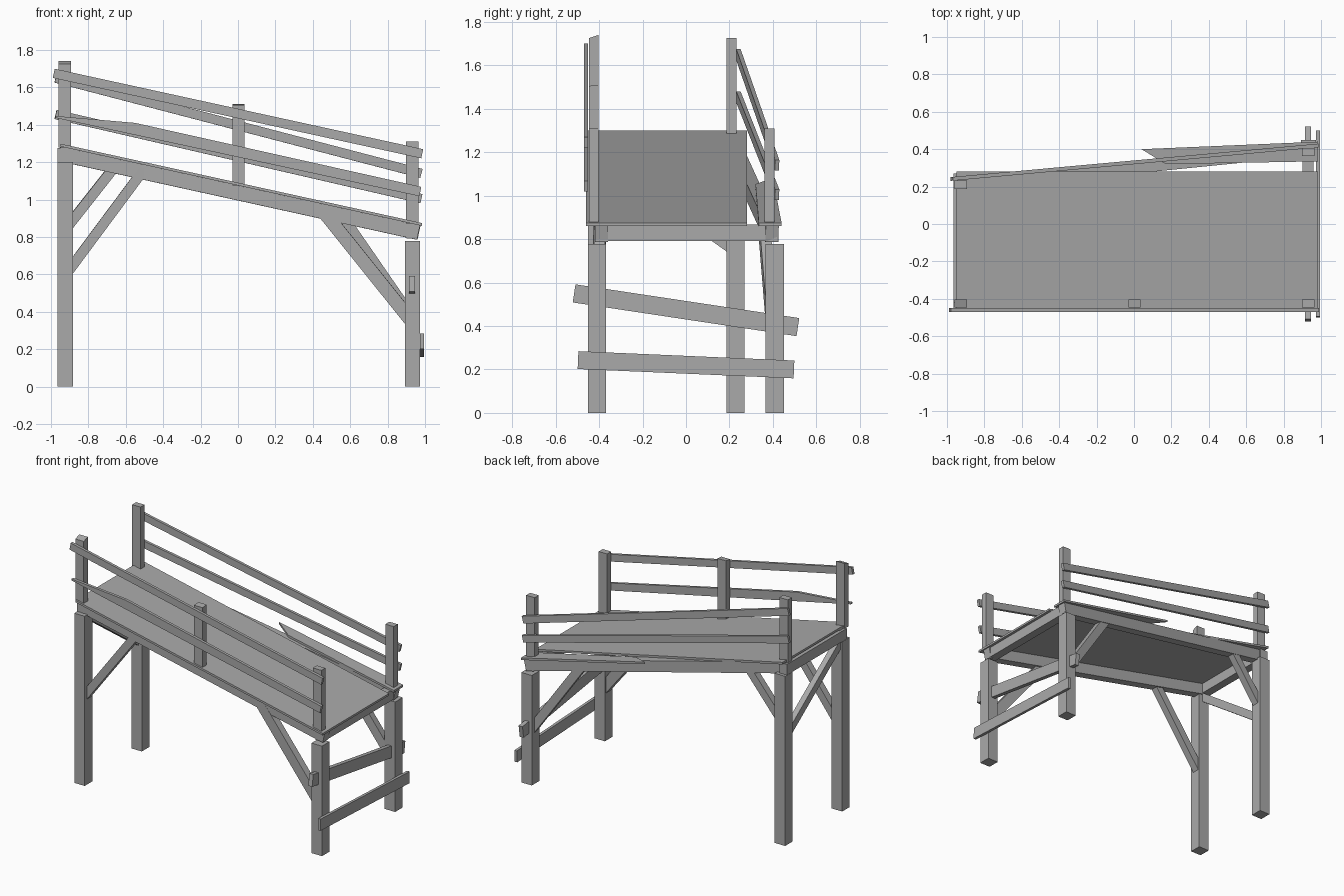
import bpy
import bmesh
from mathutils import Vector

cube = bpy.data.objects.get("Cube")
if cube:
    bpy.data.objects.remove(cube, do_unlink=True)

wood = bpy.data.materials.new("weathered_grey")
wood.use_nodes = True
GREY = (0.4, 0.4, 0.4, 1)
wood.diffuse_color = GREY
wood.node_tree.nodes["Principled BSDF"].inputs["Base Color"].default_value = GREY


def prism(name, outline, offset):
    """Extrude a closed 3D outline along an offset vector."""
    bm = bmesh.new()
    face = bm.faces.new([bm.verts.new(p) for p in outline])
    new = bmesh.ops.extrude_face_region(bm, geom=[face])["geom"]
    bmesh.ops.translate(bm, vec=Vector(offset),
                        verts=[v for v in new if isinstance(v, bmesh.types.BMVert)])
    bmesh.ops.recalc_face_normals(bm, faces=bm.faces)
    mesh = bpy.data.meshes.new(name)
    bm.to_mesh(mesh)
    bm.free()
    mesh.materials.append(wood)
    obj = bpy.data.objects.new(name, mesh)
    bpy.context.collection.objects.link(obj)
    return obj


def post(name, x, y, wx, wy, low, high, slant=0.0):
    """Upright post, with an optional sloping top."""
    a, b = y - wy / 2, y + wy / 2
    prism(name, [(x - wx / 2, a, low), (x - wx / 2, b, low),
                 (x - wx / 2, b, high), (x - wx / 2, a, high - slant)], (wx, 0, 0))


def bar(name, start, end, width, thick):
    """Straight timber between two points, standing on edge."""
    p, q = Vector(start), Vector(end)
    along = (q - p).normalized()
    side = along.cross(Vector((0, 0, 1))).normalized() * thick / 2
    up = side.cross(along).normalized() * width / 2
    prism(name, [p + side + up, p - side + up, p - side - up, p + side - up], q - p)


def deck_z(x):
    """Underside of the sloping deck."""
    return 1.284 - 0.2195 * (x + 0.95)


def beam_y(x):
    """Centre line of the skewed back beam."""
    return 0.30 + 0.1 * x


def plate(name, outline):
    """Thin board lying in the deck plane."""
    prism(name, [(x, y, deck_z(x)) for x, y in outline], (0, 0, 0.015))


# Legs
for name, x, y, top in (("front_high", -0.924, -0.41, 1.20), ("back_high", -0.924, 0.228, 1.20),
                        ("front_low", 0.933, -0.41, 0.778), ("back_low", 0.933, 0.408, 0.778)):
    post(name + "_leg", x, y, 0.082, 0.084, 0, top)

# Beams under the deck
HIGH, LOW = -0.955, 0.965
for name, y0, y1 in (("front_beam", -0.39, -0.39), ("back_beam", beam_y(HIGH), beam_y(LOW))):
    bar(name, (HIGH, y0, deck_z(HIGH) - 0.04), (LOW, y1, deck_z(LOW) - 0.04), 0.078, 0.06)
for name, x, y1 in (("high_end_beam", -0.935, 0.25), ("low_end_beam", 0.93, 0.42)):
    bar(name, (x, -0.42, deck_z(x) - 0.042), (x, y1, deck_z(x) - 0.042), 0.075, 0.06)

# Deck and the broken board beside it
plate("deck", [(-0.95, -0.46), (0.985, -0.46), (0.985, 0.28), (-0.95, 0.28)])
plate("broken_deck_board", [(0.04, 0.40), (0.985, 0.44), (0.985, 0.335), (0.17, 0.32)])

# Railing posts
for name, x, y, top, slant in (("front_high", -0.927, -0.425, 1.74, 0.015),
                               ("front_middle", 0.003, -0.425, 1.51, 0.005),
                               ("front_low", 0.932, -0.425, 1.31, 0),
                               ("back_high", -0.927, 0.21, 1.725, 0),
                               ("back_low", 0.932, 0.385, 1.31, 0)):
    post(name + "_rail_post", x, y, 0.066, 0.045, deck_z(x), top, slant)

# Rails, the lower front one split to a point
bar("front_top_rail", (-0.985, -0.46, 1.675), (0.985, -0.46, 1.245), 0.05, 0.02)
prism("front_lower_rail", [(-0.975, -0.47, 1.447), (-0.55, -0.47, 1.41), (0.98, -0.47, 1.068),
                           (0.97, -0.47, 1.018), (-0.975, -0.47, 1.437)], (0, 0.02, 0))
bar("back_top_rail", (-0.975, 0.241, 1.65), (0.98, 0.419, 1.14), 0.05, 0.02)
bar("back_lower_rail", (-0.975, 0.241, 1.455), (0.98, 0.419, 1.005), 0.05, 0.02)

# Diagonal braces
bar("front_high_brace", (-0.92, -0.405, 0.60), (-0.50, -0.395, 1.165), 0.054, 0.05)
bar("back_high_brace", (-0.92, 0.22, 0.845), (-0.66, 0.235, 1.175), 0.054, 0.05)
bar("front_low_brace", (0.93, -0.405, 0.347), (0.47, -0.395, 0.92), 0.072, 0.05)
bar("back_low_brace", (0.93, 0.40, 0.365), (0.56, 0.356, 0.90), 0.06, 0.05)
bar("high_end_brace", (-0.93, 0.21, 0.76), (-0.93, -0.39, 1.19), 0.055, 0.04)

# Crooked boards across the low end
bar("upper_cross_board", (0.93, -0.515, 0.55), (0.93, 0.515, 0.395), 0.084, 0.03)
bar("lower_cross_board", (0.984, -0.497, 0.243), (0.984, 0.497, 0.20), 0.082, 0.02)
